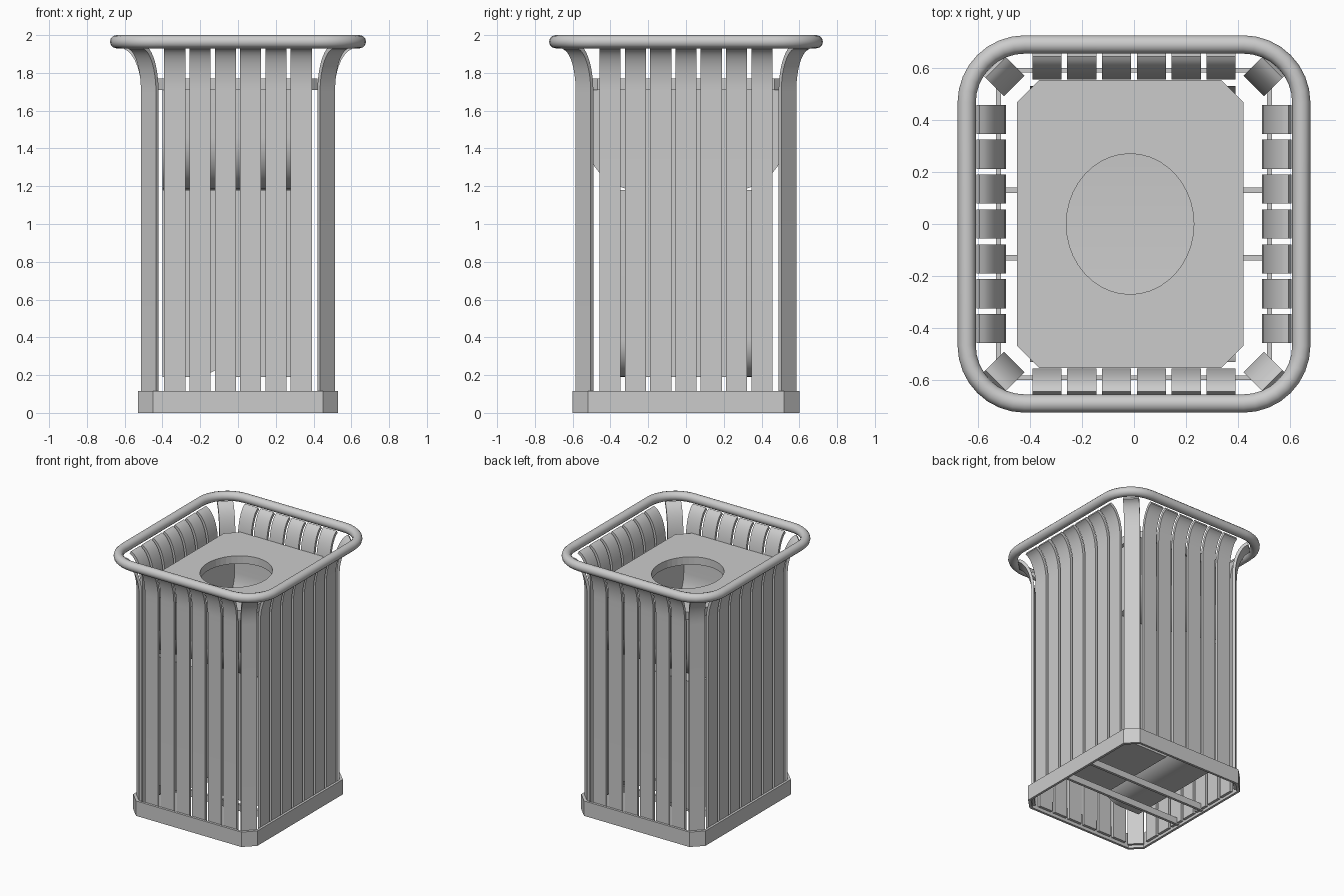
import bpy, bmesh
from math import pi, sin, cos, radians
from mathutils import Matrix, Vector

cube = bpy.data.objects.get("Cube")
if cube:
    bpy.data.objects.remove(cube, do_unlink=True)

GREY = (0.6, 0.6, 0.6, 1)
metal = bpy.data.materials.new("grey_metal")
metal.use_nodes = True
metal.diffuse_color = GREY
metal.node_tree.nodes["Principled BSDF"].inputs["Base Color"].default_value = GREY


def add(name, bm, smooth=False):
    """Turn a bmesh into a named object."""
    bmesh.ops.recalc_face_normals(bm, faces=bm.faces)
    mesh = bpy.data.meshes.new(name)
    bm.to_mesh(mesh)
    bm.free()
    mesh.materials.append(metal)
    ob = bpy.data.objects.new(name, mesh)
    bpy.context.collection.objects.link(ob)
    if smooth:
        bpy.ops.object.select_all(action='DESELECT')
        ob.select_set(True)
        bpy.context.view_layer.objects.active = ob
        bpy.ops.object.shade_smooth_by_angle(angle=radians(35))
    return ob


def box(name, x0, x1, y0, y1, z0, z1):
    bm = bmesh.new()
    bmesh.ops.create_cube(bm, size=1)
    for v in bm.verts:
        v.co = (x0 + (x1 - x0) * (v.co.x + .5), y0 + (y1 - y0) * (v.co.y + .5),
                z0 + (z1 - z0) * (v.co.z + .5))
    return add(name, bm)


def octagon(hx, hy, c, cx=0):
    """Rectangle outline with chamfered corners."""
    return [(cx + x, y) for x, y in ((hx, -hy + c), (hx, hy - c), (hx - c, hy), (c - hx, hy),
            (-hx, hy - c), (-hx, c - hy), (c - hx, -hy), (hx - c, -hy))]


def pierced_plate(name, outer, inner, z0, z1):
    """Flat plate with an opening, given both outlines."""
    bm = bmesh.new()
    for outline in (outer, inner):
        vs = [bm.verts.new((x, y, z0)) for x, y in outline]
        for i, v in enumerate(vs):
            bm.edges.new((v, vs[i - 1]))
    bmesh.ops.triangle_fill(bm, edges=bm.edges[:], use_beauty=True)
    ext = bmesh.ops.extrude_face_region(bm, geom=bm.faces[:], use_keep_orig=True)
    for g in ext["geom"]:
        if isinstance(g, bmesh.types.BMVert):
            g.co.z = z1
    return add(name, bm)


def slat(name, x, y, angle, reach, width=0.112, thick=0.02):
    """Upright strip whose top flares outwards; angle is its outward direction."""
    steps = 10
    arc = [i / steps * pi * 0.45 for i in range(steps + 1)]
    inner = [(0, 0.02)] + [(reach * (1 - cos(a)), 1.7 + 0.25 * sin(a)) for a in arc]
    outer = [(thick, 0.02)] + [(thick + (reach - thick / 2) * (1 - cos(a)),
                                1.7 + (0.25 - thick) * sin(a)) for a in arc]
    bm = bmesh.new()
    face = bm.faces.new([bm.verts.new((d, -width / 2, z)) for d, z in inner + outer[::-1]])
    ext = bmesh.ops.extrude_face_region(bm, geom=[face], use_keep_orig=True)
    for g in ext["geom"]:
        if isinstance(g, bmesh.types.BMVert):
            g.co.y = width / 2
    bmesh.ops.transform(bm, verts=bm.verts,
                        matrix=Matrix.Translation((x, y, 0)) @ Matrix.Rotation(angle, 4, 'Z'))
    add(name, bm, smooth=True)


# Base band and its two cross bars
pierced_plate("base_band", octagon(0.53, 0.6, 0.08), octagon(0.512, 0.582, 0.074), 0, 0.115)
for side, y in (("front", -0.13), ("back", 0.13)):
    box("base_bar_" + side, -0.515, 0.515, y - 0.01, y + 0.01, 0.01, 0.06)

# Slats on the four sides and the corners
for i in range(6):
    x = (i - 2.5) * 0.134
    slat(f"front_slat_{i + 1}", x, -0.555, -pi / 2, 0.105)
    slat(f"back_slat_{i + 1}", x, 0.555, pi / 2, 0.105)
for i in range(7):
    y = (i - 3) * 0.134
    slat(f"left_slat_{i + 1}", 0.492, y, 0, 0.12)
    slat(f"right_slat_{i + 1}", -0.492, y, pi, 0.12)
for i, (sx, sy) in enumerate(((1, 1), (-1, 1), (-1, -1), (1, -1))):
    slat(f"corner_slat_{i + 1}", sx * 0.46, sy * 0.53, pi / 4 + i * pi / 2, 0.12)

# Rounded tubular rim
path = []
for i, (sx, sy) in enumerate(((1, 1), (-1, 1), (-1, -1), (1, -1))):
    for k in range(9):
        a = (i + k / 8) * pi / 2
        path.append((sx * 0.42 + 0.223 * cos(a), sy * 0.467 + 0.223 * sin(a)))
curve = bpy.data.curves.new("rim_path", 'CURVE')
curve.dimensions = '3D'
curve.bevel_depth = 0.035
curve.bevel_resolution = 4
spline = curve.splines.new('POLY')
spline.points.add(len(path) - 1)
for p, (x, y) in zip(spline.points, path):
    p.co = (x, y, 1.965, 1)
spline.use_cyclic_u = True
helper = bpy.data.objects.new("rim_helper", curve)
bpy.context.collection.objects.link(helper)
bpy.context.view_layer.update()
tube = bpy.data.meshes.new_from_object(
    helper.evaluated_get(bpy.context.evaluated_depsgraph_get()))
bm = bmesh.new()
bm.from_mesh(tube)
bpy.data.objects.remove(helper, do_unlink=True)
add("top_rim", bm, smooth=True)

# Lid plate with a round opening
hole = [(-0.015 + 0.245 * cos(i * pi / 20), 0.27 * sin(i * pi / 20)) for i in range(40)]
pierced_plate("lid_plate", octagon(0.435, 0.553, 0.085, -0.015), hole, 1.71, 1.77)

# Open chute below the lid, with a rounded underside
arc = [i / 8 * pi / 2 for i in range(9)]
half = [(0.26 + 0.27 * cos(a), 1.46 - 0.28 * sin(a)) for a in arc]
section = [(0.53, 1.71)] + half + [(-y, z) for y, z in half[::-1]] + [(-0.53, 1.71)]
bm = bmesh.new()
ends = [[bm.verts.new((x, y, z)) for y, z in section] for x in (-0.4, 0.39)]
for i in range(len(section) - 1):
    bm.faces.new((ends[0][i], ends[0][i + 1], ends[1][i + 1], ends[1][i]))
for ring in ends:
    bm.faces.new(ring)
add("chute", bm, smooth=True)

# Two inner bins; the wide one has a rounded lower edge
box("left_bin", -0.035, 0.39, -0.31, 0.31, 0.19, 1.18)
bm = bmesh.new()
low = [(-0.235 + 0.2 * sin(a), 0.39 - 0.2 * cos(a)) for a in arc]
section = [(-0.4, 1.18), (-0.4, 0.19)] + low + [(-0.035, 1.18)]
face = bm.faces.new([bm.verts.new((x, -0.43, z)) for x, z in section])
ext = bmesh.ops.extrude_face_region(bm, geom=[face], use_keep_orig=True)
for g in ext["geom"]:
    if isinstance(g, bmesh.types.BMVert):
        g.co.y = 0.43
add("right_bin", bm, smooth=True)
